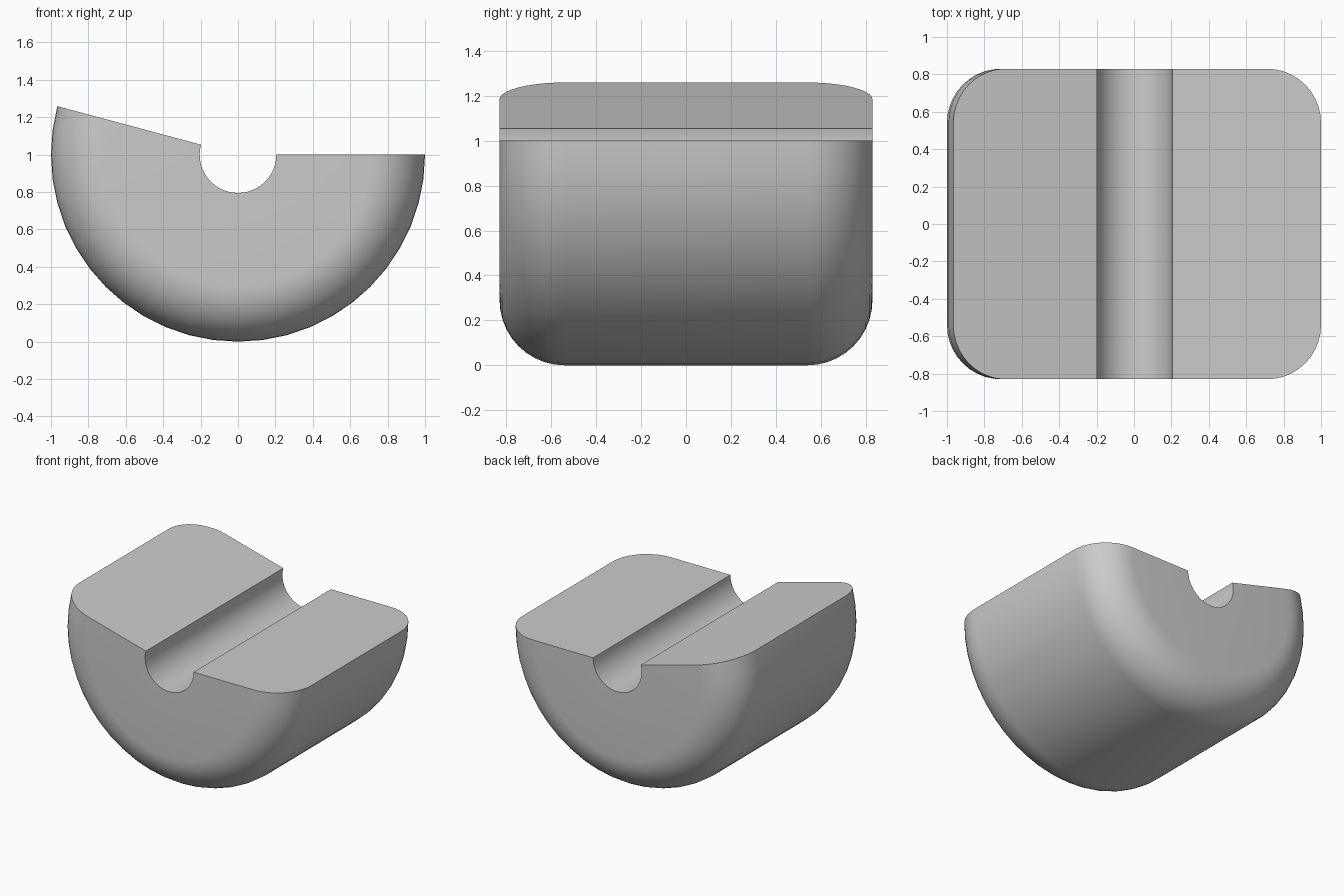
import bpy, bmesh
from math import radians, sin, cos
from mathutils import Vector

old = bpy.data.objects.get("Cube")
if old:
    bpy.data.objects.remove(old, do_unlink=True)

OUTER, INNER, HALF_WIDTH, FILLET = 1.0, 0.205, 0.83, 0.29
SWEEP, STEPS, FILLET_STEPS = radians(195), 26, 10


def grey_material():
    mat = bpy.data.materials.new("plain grey")
    colour = (0.6, 0.6, 0.6, 1)
    mat.use_nodes = True
    mat.diffuse_color = colour
    mat.node_tree.nodes["Principled BSDF"].inputs["Base Color"].default_value = colour
    return mat


# Cross-section: a block with its two outer corners rounded
def profile():
    pts = [(INNER, -HALF_WIDTH)]
    for side in (-1, 1):
        arc = []
        for i in range(FILLET_STEPS + 1):
            a = radians(90) * i / FILLET_STEPS
            arc.append((OUTER - FILLET + FILLET * sin(a),
                        side * (HALF_WIDTH - FILLET + FILLET * cos(a))))
        pts += arc if side < 0 else arc[::-1]
    pts.append((INNER, HALF_WIDTH))
    return [Vector((r, y, 1)) for r, y in pts]


# Revolve the section around the groove axis and cap both ends
bm = bmesh.new()
start = [bm.verts.new(p) for p in profile()]
edges = [bm.edges.new((v, start[i - 1])) for i, v in enumerate(start)]
spun = bmesh.ops.spin(bm, geom=start + edges, cent=(0, 0, 1), axis=(0, 1, 0),
                      angle=SWEEP, steps=STEPS, use_duplicate=False)
end_edges = [g for g in spun["geom_last"] if isinstance(g, bmesh.types.BMEdge)]
bm.faces.new(start)
bmesh.ops.contextual_create(bm, geom=end_edges)
bmesh.ops.recalc_face_normals(bm, faces=bm.faces[:])

mesh = bpy.data.meshes.new("grooved_half_round")
bm.to_mesh(mesh)
bm.free()
mesh.materials.append(grey_material())
body = bpy.data.objects.new("grooved_half_round", mesh)
bpy.context.collection.objects.link(body)

# Smooth the curved skin, keep the cut edges sharp
bpy.ops.object.select_all(action="DESELECT")
body.select_set(True)
bpy.context.view_layer.objects.active = body
bpy.ops.object.shade_smooth_by_angle(angle=radians(30))
